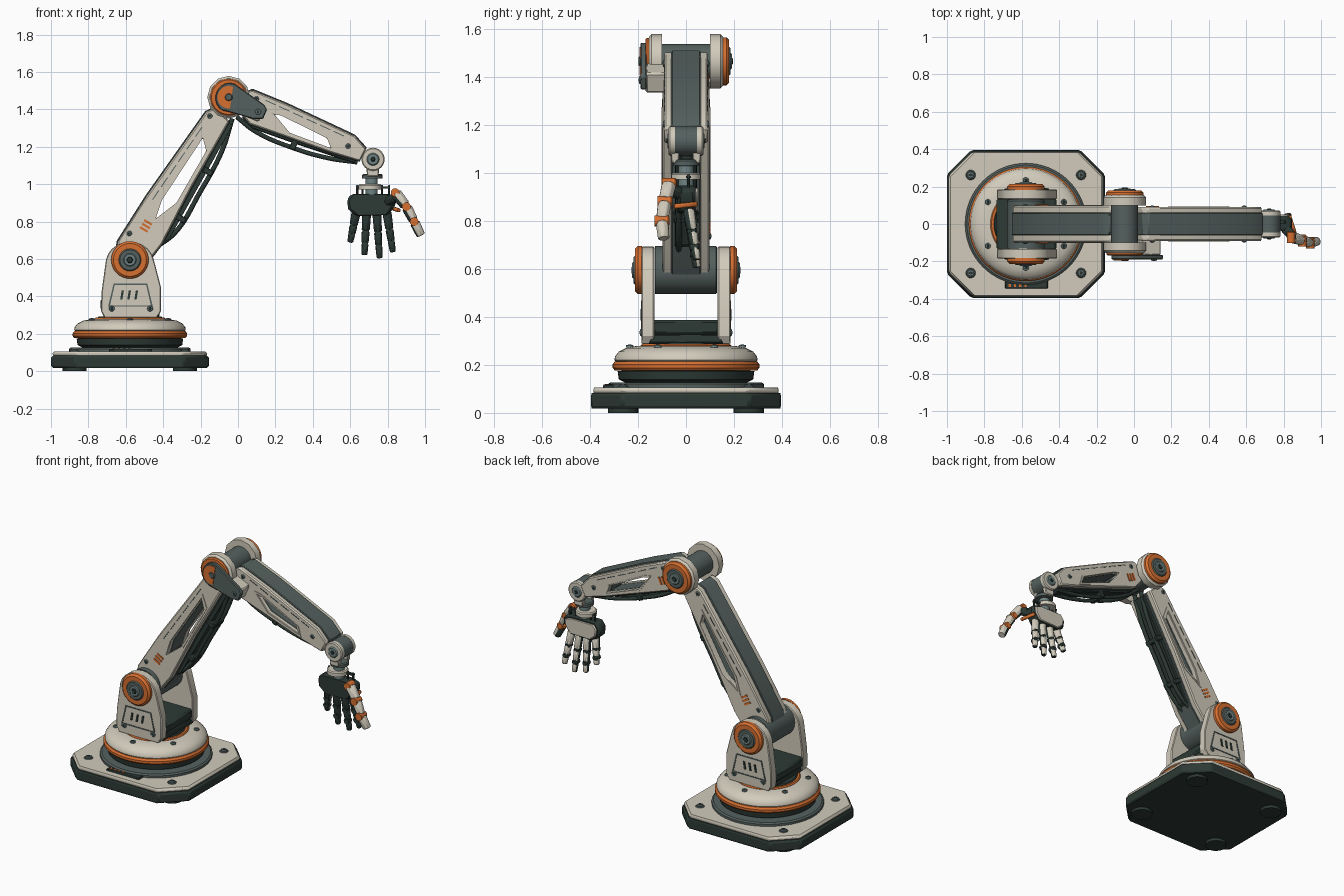
import bpy, bmesh, math
from mathutils import Vector
from mathutils.geometry import tessellate_polygon

if "Cube" in bpy.data.objects:
    bpy.data.objects.remove(bpy.data.objects["Cube"])


def material(name, *rgb):
    m = bpy.data.materials.new(name)
    m.use_nodes = True
    m.diffuse_color = (*rgb, 1)
    m.node_tree.nodes["Principled BSDF"].inputs["Base Color"].default_value = (*rgb, 1)
    return m


CREAM = material("cream", .64, .6, .5)
ORANGE = material("orange", .68, .16, .03)
GRAY = material("slate gray", .09, .12, .113)
DARK = material("dark green", .026, .042, .035)
STEEL = material("steel", .16, .23, .23)


def finish(name, bm, mats, bevel=0):
    bmesh.ops.recalc_face_normals(bm, faces=bm.faces)
    mesh = bpy.data.meshes.new(name)
    bm.to_mesh(mesh)
    bm.free()
    ob = bpy.data.objects.new(name, mesh)
    bpy.context.collection.objects.link(ob)
    for m in mats:
        mesh.materials.append(m)
    if bevel:
        mod = ob.modifiers.new("bevel", "BEVEL")
        mod.width, mod.limit_method, mod.angle_limit = bevel, "ANGLE", math.radians(40)
    bpy.ops.object.select_all(action="DESELECT")
    ob.select_set(True)
    bpy.context.view_layer.objects.active = ob
    bpy.ops.object.shade_smooth_by_angle(angle=math.radians(32))
    return ob


def plan(u, v, h):
    return Vector((u, v, h))


def side_frame(ox, oz, degrees=0):
    c, s = math.cos(math.radians(degrees)), math.sin(math.radians(degrees))
    return lambda u, v, h: Vector((ox + u * c - v * s, h, oz + u * s + v * c))


FRONT = side_frame(0, 0)


def prism(name, loops, h0, h1, mat, place=FRONT, bevel=0):
    """Extrude an outline, with optional holes, between two depths."""
    bm = bmesh.new()
    flat = [p for loop in loops for p in loop]
    low, high = [[bm.verts.new(place(*p, h)) for p in flat] for h in (h0, h1)]
    for tri in tessellate_polygon([[Vector((*p, 0)) for p in loop] for loop in loops]):
        for ring in (low, high):
            bm.faces.new([ring[i] for i in tri])
    start = 0
    for loop in loops:
        n = len(loop)
        for i in range(n):
            a, b = start + i, start + (i + 1) % n
            bm.faces.new((low[a], low[b], high[b], high[a]))
        start += n
    return finish(name, bm, [mat], bevel)


def rect(u0, v0, u1, v1):
    return [(u0, v0), (u1, v0), (u1, v1), (u0, v1)]


def lathe(name, profile, mat, centre, side=0, steps=40):
    """Spin (radius, height) points about z, or about y when side is 1 or -1."""
    bm = bmesh.new()
    vs = [bm.verts.new((r, 0, h)) for r, h in profile]
    es = [bm.edges.new(pair) for pair in zip(vs, vs[1:])]
    bmesh.ops.spin(bm, geom=vs + es, axis=(0, 0, 1), cent=(0, 0, 0),
                   angle=math.tau, steps=steps)
    bmesh.ops.remove_doubles(bm, verts=bm.verts, dist=.0001)
    for v in bm.verts:
        x, y, z = v.co
        v.co = Vector((x, z * side, y) if side else (x, y, z)) + Vector(centre)
    return finish(name, bm, [mat])


def disc(name, r, h0, h1, mat, centre, side=0, steps=40, edge=.006):
    edge = min(edge, (h1 - h0) / 2, r / 2)
    return lathe(name, [(0, h0), (r, h0), (r, h1 - edge), (r - edge, h1), (0, h1)],
                 mat, centre, side, steps)


def bolt(name, centre, side=0, r=.014):
    disc(name, r, -.004, .006, STEEL, centre, side, 12, .003)
    disc(name + "_socket", r * .5, .004, .008, DARK, centre, side, 6, .001)


def limb(name, p, q, r0, r1, mats, rule=None):
    """Tapered eight-sided bar; the rule picks faces for the second colour."""
    p, q = Vector(p), Vector(q)
    bm = bmesh.new()
    bmesh.ops.create_cone(bm, cap_ends=True, segments=8, radius1=r0, radius2=r1,
                          depth=(q - p).length)
    turn = (q - p).to_track_quat("Z", "Y")
    for v in bm.verts:
        v.co = turn @ v.co + (p + q) / 2
    bm.normal_update()
    for f in bm.faces:
        f.material_index = int(bool(rule and rule(f.normal)))
    return finish(name, bm, mats, .004)


def cable(name, points, r, mat):
    cu = bpy.data.curves.new(name, "CURVE")
    cu.dimensions, cu.bevel_depth, cu.bevel_resolution = "3D", r, 2
    cu.use_fill_caps = True
    sp = cu.splines.new("BEZIER")
    sp.bezier_points.add(len(points) - 1)
    for b, p in zip(sp.bezier_points, points):
        b.co, b.handle_left_type, b.handle_right_type = p, "AUTO", "AUTO"
    cu.materials.append(mat)
    bpy.context.collection.objects.link(bpy.data.objects.new(name, cu))


def slashes(name, place, u, v, step, h, side, mat, size=.016, lean=.008):
    for i in (-1, 0, 1):
        x = u + i * step
        prism(f"{name}_{i + 2}", [[(x - .006 - lean, v - size), (x + .006 - lean, v - size),
              (x + .006 + lean, v + size), (x - .006 + lean, v + size)]],
              h * side, (h + .006) * side, mat, place)


# Base
BX = -.578


def octagon(a, b, cut):
    return [(BX + x, y) for x, y in ((cut - a, -b), (a - cut, -b), (a, cut - b), (a, b - cut),
            (a - cut, b), (cut - a, b), (-a, b - cut), (-a, cut - b))]


prism("base_plate", [octagon(.422, .395, .13)], .018, .083, DARK, plan, .01)
prism("base_cover", [octagon(.413, .386, .128)], .08, .106, CREAM, plan, .01)
for sx in (1, -1):
    for sy in (1, -1):
        disc("foot", .064, 0, .03, DARK, (BX + sx * .295, sy * .262, 0), steps=24)
        disc("base_washer", .028, .1, .11, GRAY, (BX + sx * .295, sy * .262, 0), steps=16)
        bolt("base_bolt", (BX + sx * .295, sy * .262, .112), r=.018)
prism("connector_plate", [rect(-.69, -.345, -.46, -.25)], .1, .118, DARK, plan, .004)
for i in range(4):
    x = -.67 + i * .028
    prism("connector_mark", [rect(x, -.338, x + .012, -.322)], .117, .121, ORANGE, plan)

# Turntable
hub = (BX, 0, 0)
lathe("turntable_ring", [(0, .1), (.325, .1), (.325, .12), (.315, .127), (0, .127)], GRAY, hub, 0, 64)
lathe("turntable_skirt", [(0, .12), (.25, .125), (.28, .14), (.285, .175), (0, .185)], DARK, hub, 0, 64)
lathe("turntable_band", [(.25, .175), (.297, .177), (.306, .188), (.306, .202), (.297, .214),
      (.25, .214)], ORANGE, hub, 0, 64)
lathe("turntable_dome", [(0, .208), (.285, .208), (.298, .22), (.296, .235), (.28, .255),
      (.25, .27), (.21, .278), (0, .278)], CREAM, hub, 0, 64)
disc("turntable_seat", .19, .27, .286, ORANGE, hub)
disc("turntable_core", .172, .27, .293, DARK, hub)
for i in range(6):
    a = math.radians(30 + 60 * i)
    bolt("dome_bolt", (BX + .235 * math.cos(a), .235 * math.sin(a), .277), r=.016)

# Shoulder
SX, SZ = -.578, .595
prism("shoulder_step", [rect(-.72, .288, -.42, .33)], -.155, .155, DARK, bevel=.008)
prism("shoulder_block", [rect(-.735, .325, -.415, .388)], -.14, .14, DARK, bevel=.012)
arc = [(SX + .13 * math.cos(math.radians(t)), SZ - .02 + .118 * math.sin(math.radians(t)))
       for t in range(10, 171, 16)]
bracket = [(-.715, .288), (-.732, .32), (-.73, .42)] + arc[::-1] + [
           (-.412, .45), (-.412, .32), (-.432, .288)]
panel = [(-.695, .345), (-.455, .345), (-.485, .468), (-.665, .468)]
groove = [(-.684, .352), (-.466, .352), (-.491, .461), (-.659, .461)]
disc("shoulder_barrel", .1, -.13, .13, GRAY, (SX, 0, SZ), 1)


def joint(name, x, z, y, s):
    """Orange bearing with a gray ring and steel core."""
    disc(name + "_bearing", .1, y, y + .03, ORANGE, (x, 0, z), s, 40, .012)
    disc(name + "_ring", .06, y + .01, y + .036, GRAY, (x, 0, z), s, 32)
    disc(name + "_core", .036, y + .02, y + .041, STEEL, (x, 0, z), s, 16)
    disc(name + "_pin", .02, y + .02, y + .045, DARK, (x, 0, z), s, 6)


for s, tag in ((1, "back"), (-1, "front")):
    prism("shoulder_bracket_" + tag, [bracket], .132 * s, .185 * s, CREAM, bevel=.01)
    prism("bracket_groove_" + tag, [panel, groove], .183 * s, .188 * s, GRAY)
    slashes("bracket_vent_" + tag, FRONT, -.582, .408, .038, .184, s, DARK, .024, .004)
    for x in (-.675, -.47):
        bolt("bracket_bolt_" + tag, (x, .185 * s, .335), s, .016)
    joint("shoulder_" + tag, SX, SZ, .183, s)

# Upper arm and forearm: slotted side plates around a slotted spine
EX, EZ = -.05, 1.465
upper, fore = side_frame(SX, SZ, 59), side_frame(EX, EZ, -23.1)
upper_edge = [(-.05, .06), (.05, .106), (.34, .099), (.89, .058), (.93, .03), (.91, -.074),
              (.5, -.083), (.16, -.104), (-.05, -.08)]
upper_slot = [(.26, -.005), (.36, .018), (.76, .002), (.71, -.05), (.39, -.056)]
fore_edge = [(.075, .06), (.1, .085), (.3, .088), (.7, .074), (.785, .035), (.78, -.04),
             (.62, -.058), (.16, -.088), (.085, -.05)]
fore_slot = [(.26, .012), (.3, .02), (.57, .004), (.61, -.036), (.375, -.047)]


def arm(name, place, edge, slot, bolts, mark, dash, width):
    spine = [(u, v + (.007 if v > 0 else -.004)) for u, v in edge]
    prism(name + "_spine", [spine, slot], -.06, .06, GRAY, place, .004)
    mid = [sum(c) / len(slot) for c in zip(*slot)]
    frame = [(mid[0] + (u - mid[0]) * 1.1, mid[1] + (v - mid[1]) * 1.35) for u, v in slot]
    for s, tag in ((1, "back"), (-1, "front")):
        prism(f"{name}_plate_{tag}", [edge, slot], .055 * s, width * s, CREAM, place, .007)
        prism(f"{name}_slot_trim_{tag}", [frame, slot], (width - .002) * s,
              (width + .004) * s, CREAM, place)
        for u, v in bolts:
            bolt(f"{name}_bolt_{tag}", place(u, v, width * s), s)
        slashes(f"{name}_mark_{tag}", place, *mark, .022, width - .001, s, ORANGE, .024, 0)
        for i in range(6):
            t0, t1 = [Vector(dash[0]).lerp(Vector(dash[1]), (i + k) / 6) for k in (.1, .85)]
            prism(f"{name}_dash_{tag}", [[(t0.x, t0.y), (t1.x, t1.y), (t1.x, t1.y + .005),
                  (t0.x, t0.y + .005)]], width * s, (width + .002) * s, GRAY, place)


arm("upper_arm", upper, upper_edge, upper_slot, [(.12, .075), (.88, .03)], (.2, .02),
    [(.33, .06), (.82, .032)], .098)
arm("forearm", fore, fore_edge, fore_slot, [(.14, .05), (.69, .01)], (.17, -.02),
    [(.18, .06), (.66, .048)], .09)

# Underside covers, hoses and clips
prism("upper_arm_belly", [[(.15, -.09), (.2, -.122), (.55, -.112), (.9, -.1), (.9, -.07),
      (.5, -.075)]], -.045, .045, DARK, upper, .006)
prism("forearm_belly", [[(.1, -.07), (.18, -.105), (.45, -.088), (.76, -.062), (.76, -.035),
      (.4, -.06)]], -.045, .045, DARK, fore, .006)
for y in (-.03, .03):
    cable("upper_arm_hose", [upper(u, v, y) for u, v in
          ((.14, -.09), (.25, -.132), (.5, -.135), (.75, -.122), (.93, -.08))], .013, DARK)
    cable("forearm_hose", [fore(u, v, y) for u, v in
          ((.08, -.08), (.2, -.112), (.42, -.115), (.62, -.09), (.77, -.05))], .012, DARK)
for place, u, v in ((upper, .33, -.14), (upper, .62, -.135), (fore, .42, -.118)):
    prism("hose_clip", [rect(u - .016, v - .008, u + .016, v + .05)], -.052, .052, DARK, place, .005)

# Elbow
disc("elbow_barrel", .072, -.11, .11, GRAY, (EX, 0, EZ), 1)
for s, tag in ((1, "back"), (-1, "front")):
    disc("elbow_cheek_" + tag, .114, .1, .155, CREAM, (EX, 0, EZ), s, 12, .012)
joint("elbow_back", EX, EZ, .15, 1)
disc("elbow_bearing_front", .098, .15, .168, ORANGE, (EX, 0, EZ), -1)
link = [(.07 * math.cos(math.radians(t)), .078 * math.sin(math.radians(t)))
        for t in range(70, 291, 20)] + [(.17, -.055), (.215, -.035), (.215, .02), (.19, .038)]
prism("elbow_link", [link], -.165, -.19, GRAY, fore, .006)
half = [(.06 * math.cos(math.radians(t)), .06 * math.sin(math.radians(t)))
        for t in range(90, 301, 15)]
prism("elbow_link_inlay", [half], -.188, -.194, ORANGE, fore)
disc("elbow_pin_front", .022, .18, .198, GRAY, (EX, 0, EZ), -1, 12)
prism("elbow_spacer", [rect(.08, -.06, .2, .03)], -.08, -.168, CREAM, fore, .008)
bolt("elbow_link_bolt", fore(.175, -.01, -.19), -1, .016)

# Wrist
WX, WZ = .722, 1.133
disc("wrist_barrel", .06, -.062, .062, GRAY, (WX, 0, WZ), 1)
for s, tag in ((1, "back"), (-1, "front")):
    disc("wrist_cheek_" + tag, .062, .045, .072, CREAM, (WX, 0, WZ), s, 24)
    disc("wrist_core_" + tag, .034, .065, .078, STEEL, (WX, 0, WZ), s, 16)
    disc("wrist_pin_" + tag, .015, .07, .082, DARK, (WX, 0, WZ), s, 6)
    prism("wrist_fork_" + tag, [[(.685, 1.12), (.76, 1.12), (.75, 1.04), (.69, 1.04)]],
          .03 * s, .06 * s, CREAM, bevel=.005)
disc("wrist_flange", .055, 1.03, 1.055, GRAY, (.718, 0, 0))
disc("wrist_neck", .032, .94, 1.035, STEEL, (.715, 0, 0), steps=20)
disc("wrist_collar", .062, .972, 1.0, CREAM, (.705, 0, 0), steps=24)
for x in (.637, .665, .77, .808):
    limb("tendon_rod", (x, .01, .935), (x, .01, .995), .007, .007, [DARK])
prism("tendon_bar", [rect(.632, .978, .812, .988)], 0, .02, DARK)

# Hand: dark palm side, cream back side
palm = [(.582, .915), (.605, .947), (.80, .947), (.845, .93), (.84, .885), (.805, .835),
        (.63, .83), (.59, .865)]
prism("palm", [palm], -.035, .04, DARK, bevel=.012)
prism("hand_back", [[(.712 + (x - .712) * .86, .89 + (z - .89) * .84) for x, z in palm]],
      .036, .05, CREAM, bevel=.006)
fingers = {"little": (.632, .6, .69), "ring": (.688, .676, .622),
           "middle": (.742, .757, .605), "index": (.796, .828, .638)}
for name, (x0, x1, z1) in fingers.items():
    a, b = Vector((x0, .01, .85)), Vector((x1, .045, z1))
    for i, (t0, t1) in enumerate(((0, .42), (.45, .72), (.75, 1))):
        r = .026 - .003 * i
        p, q = a.lerp(b, t0), a.lerp(b, t1)
        limb(f"{name}_finger_{i + 1}", p, q, r, r - .003, [DARK, CREAM], lambda n: n.y > .25)
        disc(f"{name}_knuckle_{i + 1}", .018, -.02, .02, DARK, p, 1, 12)

# Thumb
path = [Vector(p) for p in ((.84, -.07, .955), (.9, -.088, .88), (.942, -.1, .8), (.982, -.092, .718))]
limb("thumb_mount", (.8, -.01, .905), (.85, -.07, .935), .03, .027, [DARK])
for i, (p, q) in enumerate(zip(path, path[1:])):
    r = .032 - .002 * i
    limb(f"thumb_{i + 1}", p.lerp(q, .08), p.lerp(q, .9), r, r - .003, [DARK, CREAM],
         lambda n: n.x > -.3)
    disc(f"thumb_joint_{i + 1}", .023, -.031, .031, ORANGE, p, 1, 16)
limb("thumb_piston", (.83, .045, .87), (.86, -.05, .86), .012, .012, [ORANGE])
